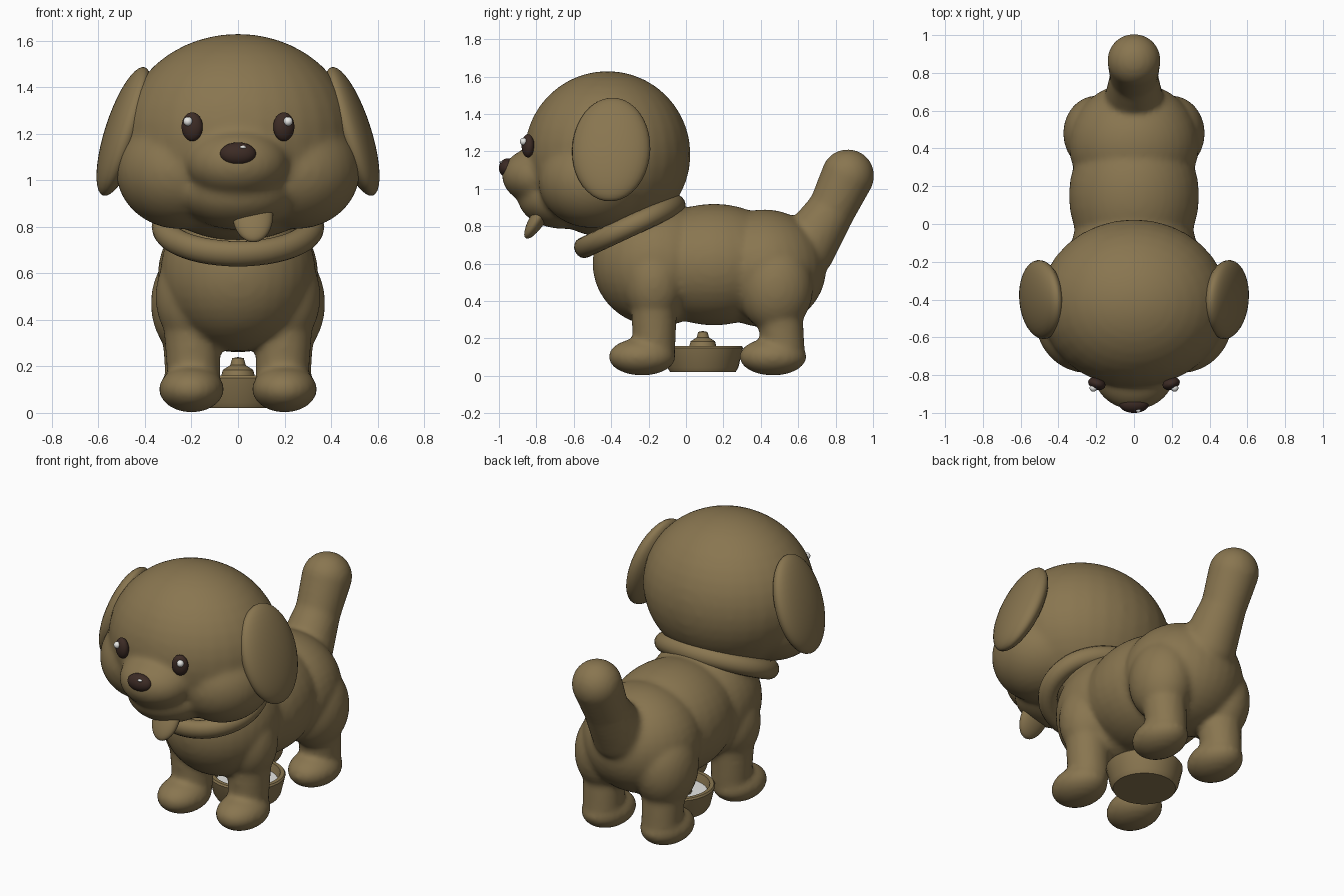
import bpy, bmesh, math
from mathutils import Matrix, Vector, Euler

cube = bpy.data.objects.get("Cube")
if cube:
    bpy.data.objects.remove(cube)


def material(name, rgb):
    m = bpy.data.materials.new(name)
    m.use_nodes = True
    m.diffuse_color = (*rgb, 1)
    bsdf = next(n for n in m.node_tree.nodes if n.type == 'BSDF_PRINCIPLED')
    bsdf.inputs["Base Color"].default_value = (*rgb, 1)
    return m


brown = material("golden brown", (0.25, 0.18, 0.08))
dark = material("dark brown", (0.045, 0.024, 0.018))
white = material("white", (0.8, 0.8, 0.78))


def finish(name, bm, mat, angle=180):
    mesh = bpy.data.meshes.new(name)
    bmesh.ops.recalc_face_normals(bm, faces=bm.faces)
    bm.to_mesh(mesh)
    bm.free()
    mesh.materials.append(mat)
    ob = bpy.data.objects.new(name, mesh)
    bpy.context.collection.objects.link(ob)
    bpy.ops.object.select_all(action='DESELECT')
    ob.select_set(True)
    bpy.context.view_layer.objects.active = ob
    bpy.ops.object.shade_smooth_by_angle(angle=math.radians(angle))
    return ob


def add_ball(bm, loc, radii, rot=(0, 0, 0)):
    euler = Euler([math.radians(a) for a in rot])
    bmesh.ops.create_uvsphere(bm, u_segments=32, v_segments=20, radius=1,
                              matrix=Matrix.LocRotScale(Vector(loc), euler, Vector(radii)))


def ball(name, loc, radii, mat, rot=(0, 0, 0)):
    bm = bmesh.new()
    add_ball(bm, loc, radii, rot)
    return finish(name, bm, mat)


def limb(bm, a, b, ra, rb, steps=7):
    for i in range(steps):
        t = i / (steps - 1)
        r = ra + (rb - ra) * t
        add_ball(bm, Vector(a).lerp(Vector(b), t), (r, r, r))


def blend(ob, repeats):
    """Fuse overlapping volumes into one soft skin."""
    rm = ob.modifiers.new("fuse", 'REMESH')
    rm.mode = 'VOXEL'
    rm.voxel_size = 0.016
    rm.use_smooth_shade = True
    sm = ob.modifiers.new("soften", 'SMOOTH')
    sm.factor = 0.5
    sm.iterations = repeats


# Body with legs, paws and tail
bm = bmesh.new()
add_ball(bm, (0, -0.15, 0.6), (0.335, 0.35, 0.335))
add_ball(bm, (0, 0.15, 0.595), (0.345, 0.42, 0.325))
add_ball(bm, (0, 0.42, 0.575), (0.345, 0.33, 0.315))
add_ball(bm, (0, -0.22, 0.8), (0.28, 0.23, 0.2))
for s in (-1, 1):
    add_ball(bm, (s * 0.2, -0.17, 0.5), (0.155, 0.16, 0.22))
    add_ball(bm, (s * 0.2, 0.48, 0.47), (0.175, 0.2, 0.24))
    limb(bm, (s * 0.2, -0.17, 0.42), (s * 0.19, -0.17, 0.16), 0.125, 0.115)
    limb(bm, (s * 0.2, 0.49, 0.42), (s * 0.2, 0.52, 0.16), 0.13, 0.115)
    for y in (-0.235, 0.465):
        add_ball(bm, (s * 0.2, y, 0.102), (0.14, 0.18, 0.1))
limb(bm, (0, 0.64, 0.68), (0, 0.78, 0.89), 0.16, 0.128)
limb(bm, (0, 0.78, 0.89), (0, 0.865, 1.07), 0.128, 0.142)
blend(finish("body", bm, brown), 8)

# Head with cheeks, muzzle and chin
bm = bmesh.new()
add_ball(bm, (0, -0.42, 1.185), (0.5, 0.445, 0.445))
add_ball(bm, (0, -0.78, 1.07), (0.22, 0.205, 0.155))
add_ball(bm, (0, -0.65, 0.95), (0.25, 0.25, 0.165))
for s in (-1, 1):
    add_ball(bm, (s * 0.25, -0.5, 1.04), (0.275, 0.29, 0.25))
blend(finish("head", bm, brown), 14)

# Ears, eyes and eye highlights
for s, side in ((1, "left"), (-1, "right")):
    ball(side + "_ear", (s * 0.49, -0.4, 1.21), (0.08, 0.21, 0.29), brown,
         (0, -s * 18, -s * 5))
    ball(side + "_eye", (s * 0.197, -0.845, 1.23), (0.047, 0.032, 0.062), dark,
         (0, 0, s * 20))
    ball(side + "_eye_highlight", (s * 0.215, -0.868, 1.253), (0.02, 0.02, 0.02), white)

# Nose and tongue
ball("nose", (0, -0.955, 1.113), (0.078, 0.045, 0.05), dark, (-12, 0, 0))
ball("nose_highlight", (0.022, -0.985, 1.142), (0.014, 0.012, 0.007), white)
ball("tongue", (0.063, -0.785, 0.85), (0.087, 0.042, 0.135), brown, (-32, -4, 0))

# Collar
bpy.ops.mesh.primitive_torus_add(major_segments=48, minor_segments=16, major_radius=0.315,
                                 minor_radius=0.056, location=(0, -0.3, 0.8),
                                 rotation=(math.radians(25), 0, 0))
collar = bpy.context.object
collar.name = "collar"
collar.scale = (1, 0.87, 1)
collar.data.materials.append(brown)
bpy.ops.object.shade_smooth_by_angle(angle=math.pi)


def lathe(name, profile, mat, centre):
    bm = bmesh.new()
    verts = [bm.verts.new((r + centre[0], centre[1], z)) for r, z in profile]
    edges = [bm.edges.new(pair) for pair in zip(verts, verts[1:])]
    bmesh.ops.spin(bm, geom=verts + edges, cent=centre, axis=(0, 0, 1),
                   angle=math.tau, steps=32)
    bmesh.ops.remove_doubles(bm, verts=bm.verts, dist=0.0005)
    return finish(name, bm, mat, 40)


# Feeding bowl with its filling and centre knob
spot = (0, 0.09, 0)
lathe("bowl", [(0, 0.02), (0.175, 0.02), (0.19, 0.045), (0.215, 0.15), (0.208, 0.16),
               (0.185, 0.16), (0.165, 0.09), (0, 0.09)], brown, spot)
lathe("bowl_filling", [(0, 0.115), (0.171, 0.115), (0.166, 0.095)], white, spot)
lathe("bowl_knob", [(0.09, 0.1), (0.072, 0.16), (0.065, 0.185), (0.033, 0.205),
                    (0.025, 0.235), (0, 0.24)], brown, spot)
